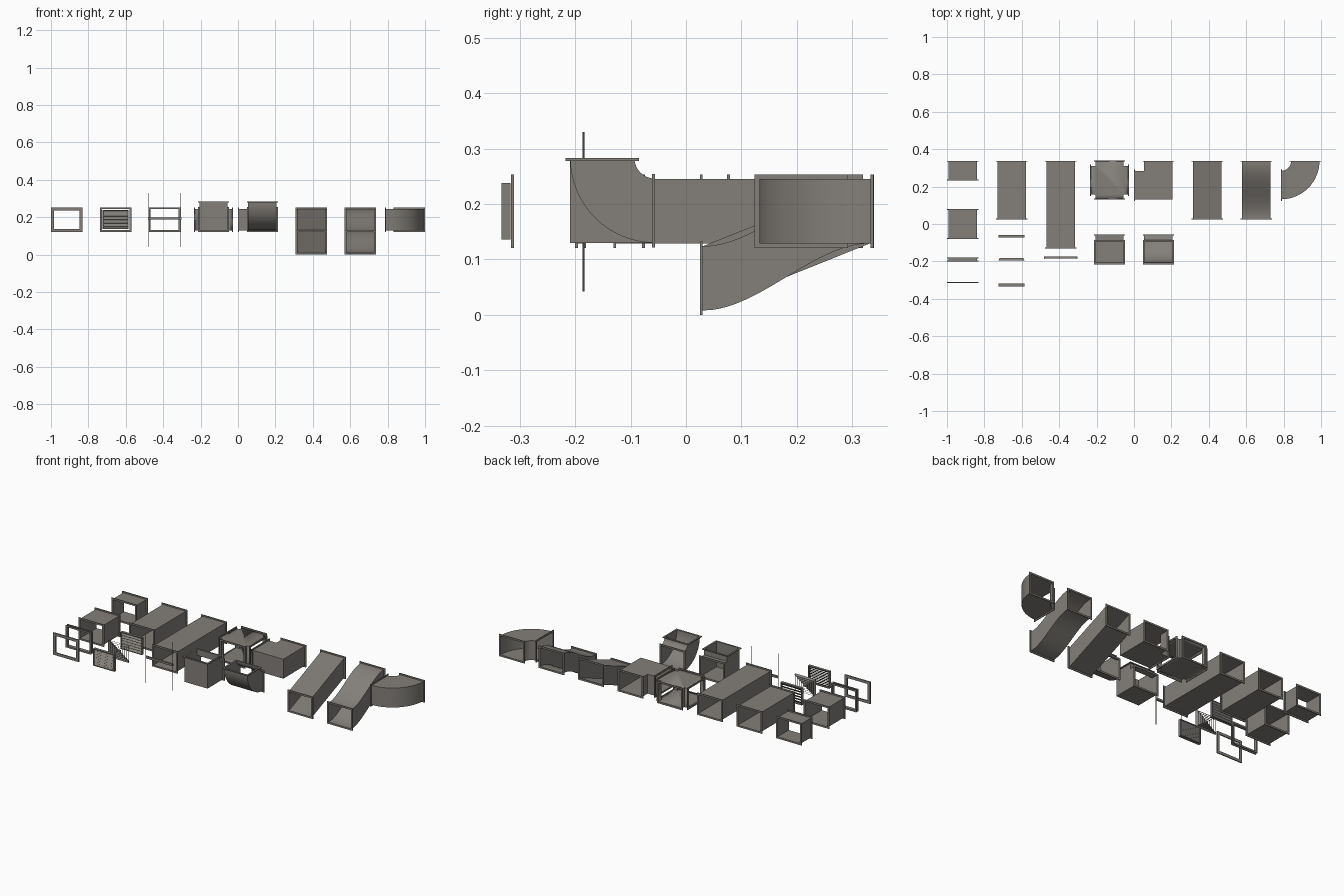
import bpy, bmesh, math
from mathutils import Vector as V

cube = bpy.data.objects.get("Cube")
if cube:
    bpy.data.objects.remove(cube)

steel = bpy.data.materials.new("galvanised_steel")
steel.use_nodes = True
COLOR = (0.23, 0.215, 0.195, 1)
steel.diffuse_color = COLOR
bsdf = next(n for n in steel.node_tree.nodes if n.type == 'BSDF_PRINCIPLED')
bsdf.inputs["Base Color"].default_value = COLOR

W, H, Z = 0.076, 0.058, 0.187      # half width, half height, axis height
LIP = 0.008                        # flange overhang
BACK = 0.338                       # rear end of the long row
X, Y, UP = V((1, 0, 0)), V((0, 1, 0)), V((0, 0, 1))
column = [-0.916 + i * 0.2617 for i in range(8)]


def finish(bm, name):
    bmesh.ops.recalc_face_normals(bm, faces=bm.faces)
    mesh = bpy.data.meshes.new(name)
    bm.to_mesh(mesh)
    bm.free()
    mesh.materials.append(steel)
    ob = bpy.data.objects.new(name, mesh)
    bpy.context.collection.objects.link(ob)
    bpy.ops.object.select_all(action='DESELECT')
    ob.select_set(True)
    bpy.context.view_layer.objects.active = ob
    bpy.ops.object.shade_smooth_by_angle(angle=math.radians(35))
    return ob


def tube(bm, sections, grow=0.0, inset=0.002):
    """Hollow rectangular tube through sections of (centre, half_a, half_b)."""
    rings = []
    for c, a, b in sections:
        ring = []
        for d in (grow, -inset):
            p, q = a + a.normalized() * d, b + b.normalized() * d
            ring.append([bm.verts.new(c + p * s + q * t)
                         for s, t in ((1, 1), (-1, 1), (-1, -1), (1, -1))])
        rings.append(ring)

    def bridge(r, s):
        for i in range(4):
            j = (i + 1) % 4
            bm.faces.new((r[i], r[j], s[j], s[i]))
    for r, s in zip(rings, rings[1:]):
        bridge(r[0], s[0])
        bridge(r[1], s[1])
    bridge(*rings[0])
    bridge(*rings[-1])


def flange(bm, section, inward, thick=0.005, inset=0.002):
    c, a, b = section
    tube(bm, [section, (c + inward * thick, a, b)], LIP, inset)


def duct(name, sections, start_in, end_in):
    bm = bmesh.new()
    tube(bm, sections)
    flange(bm, sections[0], start_in)
    flange(bm, sections[-1], end_in)
    return finish(bm, name)


def box(bm, centre, size, tilt=0.0):
    vs = bmesh.ops.create_cube(bm, size=1)["verts"]
    for v in vs:
        p = V((v.co.x * size[0], v.co.y * size[1], v.co.z * size[2]))
        ct, st = math.cos(tilt), math.sin(tilt)
        v.co = V(centre) + V((p.x, p.y * ct - p.z * st, p.y * st + p.z * ct))


def upright(x, y, z=Z):
    return (V((x, y, z)), X * W, UP * H)


# Straight ducts and the short collar
for name, col, y0, y1 in (("short_duct", 0, 0.232, BACK), ("medium_duct", 0, -0.079, 0.079),
                          ("long_duct", 1, 0.025, BACK), ("extra_long_duct", 2, -0.131, BACK),
                          ("collar", 0, -0.2, -0.18)):
    duct(name, [upright(column[col], y0), upright(column[col], y1)], Y, -Y)

# Plain flange frame
bm = bmesh.new()
flange(bm, upright(column[0], -0.316), Y, 0.006, 0.008)
finish(bm, "flange_frame")

# Offset ducts, straight and curved
for name, col, steps, ease in (("slanted_offset_duct", 5, 1, False), ("curved_offset_duct", 6, 20, True)):
    y0, path = 0.025, []
    path.append(upright(column[col], y0, Z - 0.121))
    for i in range(steps + 1):
        t = i / steps
        k = t * t * (3 - 2 * t) if ease else t
        path.append(upright(column[col], y0 + 0.006 + (BACK - y0 - 0.012) * t, Z - 0.121 * (1 - k)))
    path.append(upright(column[col], BACK))
    duct(name, path, Y, -Y)


def elbow(name, pivot, out_a, out_b, side, half, half_side, radius, curved):
    """Quarter bend about pivot, from direction out_a to out_b."""
    mid = radius + half
    steps = 16 if curved else 2
    path = []
    for i in range(steps + 1):
        t = math.pi / 2 * i / steps
        d = out_a * math.cos(t) + out_b * math.sin(t)
        k = 1 if curved or i != 1 else math.sqrt(2)
        path.append((pivot + d * mid * k, d * half * k, side * half_side))
    duct(name, path, out_b, out_a)


# Horizontal elbows
for name, col, curved in (("square_elbow", 4, False), ("curved_elbow", 7, True)):
    pivot = V((column[col] - 0.13, BACK, Z))
    elbow(name, pivot, X, -Y, UP, W, H, 0.054, curved)

# Upward elbows
for name, col, curved in (("square_riser", 3, False), ("curved_riser", 4, True)):
    pivot = V((column[col], -0.056, 0.283))
    elbow(name, pivot, -Y, -UP, X, H, W, 0.037, curved)

# Four-way junction: plus-shaped plates with corner walls
bm = bmesh.new()
centre, reach = V((column[3], 0.235, Z)), 0.104
outline = []
for i in range(4):
    d = V((math.cos(i * math.pi / 2), math.sin(i * math.pi / 2), 0))
    s = V((-d.y, d.x, 0))
    outline += [centre + d * reach - s * W, centre + d * reach + s * W, centre + d * W + s * W]
low = [bm.verts.new(p - UP * H) for p in outline]
high = [bm.verts.new(p + UP * H) for p in outline]
bm.faces.new(low)
bm.faces.new(high)
for i in range(12):
    if i % 3:                       # every third edge is an opening
        j = (i + 1) % 12
        bm.faces.new((low[i], low[j], high[j], high[i]))
junction = finish(bm, "four_way_junction")
shell = junction.modifiers.new("wall", 'SOLIDIFY')
shell.thickness = 0.002
bm = bmesh.new()
for d, s in ((X, Y), (Y, X), (-X, Y), (-Y, X)):
    flange(bm, (centre + d * reach, s * W, UP * H), -d)
finish(bm, "junction_flanges")

# Louvre grilles
GW, GH = 0.07, 0.051


def louvre(name, y, depth, slats):
    bm = bmesh.new()
    x = column[1]
    tube(bm, [(V((x, y - depth / 2, Z)), X * GW, UP * GH),
              (V((x, y + depth / 2, Z)), X * GW, UP * GH)], 0, 0.004)
    pitch = 2 * (GH - 0.004) / slats
    for i in range(slats):
        z = Z - GH + 0.004 + pitch * (i + 0.5)
        box(bm, (x, y, z), (2 * GW - 0.006, pitch * 1.35, 0.0012), math.radians(48))
    finish(bm, name)


louvre("fine_louvre", -0.325, 0.016, 10)
louvre("wide_louvre", -0.065, 0.015, 6)

# Square diffuser: nested sloping rings around a centre plate
bm = bmesh.new()
for i in range(5):
    k = 1 - i * 0.19
    front = (V((column[1], -0.195, Z)), X * GW * k, UP * GH * k)
    rear = (V((column[1], -0.182, Z)), X * GW * (k - 0.14), UP * GH * (k - 0.14))
    tube(bm, [front, rear], 0, 0.0015)
box(bm, (column[1], -0.186, Z), (GW * 0.2, 0.002, GH * 0.2))
for s in (1, -1):                   # diagonal braces
    for t in (1, -1):
        ring = [bm.verts.new((column[1] + s * GW * k, y, Z + t * GH * k))
                for k, y in ((0.06, -0.184), (0.96, -0.184), (0.96, -0.193), (0.06, -0.193))]
        bm.faces.new(ring)
finish(bm, "square_diffuser")

# Hanger: cross bar on two threaded rods
bm = bmesh.new()
box(bm, (column[2], -0.18, 0.194), (0.179, 0.011, 0.012))
finish(bm, "hanger_bar")
for side, label in ((-1, "right"), (1, "left")):
    bm = bmesh.new()
    made = bmesh.ops.create_cone(bm, cap_ends=True, segments=8, radius1=0.0018,
                                 radius2=0.0018, depth=0.288)
    bmesh.ops.translate(bm, verts=made["verts"], vec=(column[2] + side * 0.0865, -0.185, 0.186))
    finish(bm, label + "_hanger_rod")
